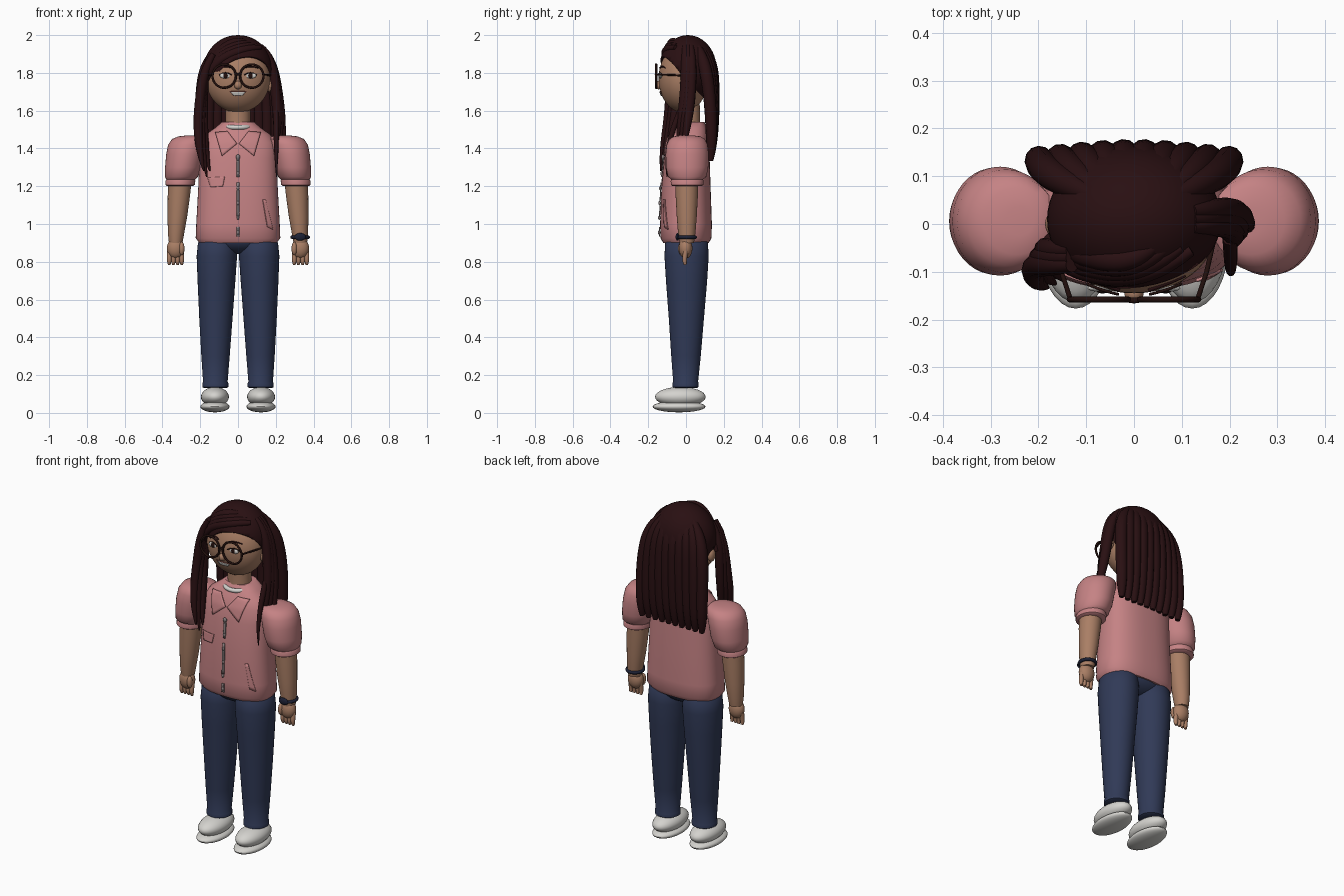
import bpy, bmesh, math
from mathutils import Vector, Matrix

if "Cube" in bpy.data.objects:
    bpy.data.objects.remove(bpy.data.objects["Cube"])


def material(name, rgb):
    m = bpy.data.materials.new(name)
    m.use_nodes = True
    m.diffuse_color = (*rgb, 1)
    m.node_tree.nodes["Principled BSDF"].inputs["Base Color"].default_value = (*rgb, 1)
    return m


SKIN = material("warm skin", (.40, .21, .13))
HAIR = material("dark brown hair", (.022, .005, .006))
PINK = material("dusty pink", (.56, .225, .232))
DENIM = material("denim blue", (.03, .042, .095))
WHITE = material("off white", (.66, .65, .62))
FRAME = material("frame brown", (.016, .005, .004))
METAL = material("zip grey", (.25, .21, .21))
WATCH = material("watch navy", (.012, .015, .035))
LIPS = material("lip brown", (.2, .065, .05))


def finish(ob, mat, angle=45):
    ob.data.materials.append(mat)
    bpy.ops.object.select_all(action='DESELECT')
    ob.select_set(True)
    bpy.context.view_layer.objects.active = ob
    if ob.type == 'CURVE':
        bpy.ops.object.convert(target='MESH')
        ob = bpy.context.view_layer.objects.active
    bpy.ops.object.shade_smooth_by_angle(angle=math.radians(angle))
    return ob


def from_bmesh(name, bm, mat):
    me = bpy.data.meshes.new(name)
    bm.to_mesh(me)
    bm.free()
    ob = bpy.data.objects.new(name, me)
    bpy.context.collection.objects.link(ob)
    return finish(ob, mat)


def ellipsoid(name, mat, loc, r, cut=None, seg=32):
    bm = bmesh.new()
    bmesh.ops.create_uvsphere(bm, u_segments=seg, v_segments=seg // 2, radius=1,
                              matrix=Matrix.Translation(loc) @ Matrix.Diagonal((*r, 1)))
    if cut:
        bmesh.ops.bisect_plane(bm, geom=bm.verts[:] + bm.edges[:] + bm.faces[:],
                               plane_co=cut[0], plane_no=cut[1], clear_inner=True)
    return from_bmesh(name, bm, mat)


def loft(name, mat, rings, n=2, sides=40):
    """Skin rings of (x, y, z, rx, ry) with superellipse exponent n."""
    bm = bmesh.new()
    loops = []
    for x, y, z, rx, ry in rings:
        loop = []
        for i in range(sides):
            a = math.tau * i / sides
            c, s = math.cos(a), math.sin(a)
            loop.append(bm.verts.new((x + rx * math.copysign(abs(c) ** (2 / n), c),
                                      y + ry * math.copysign(abs(s) ** (2 / n), s), z)))
        loops.append(loop)
    for a, b in zip(loops, loops[1:]):
        for i in range(sides):
            j = (i + 1) % sides
            bm.faces.new((a[i], a[j], b[j], b[i]))
    bm.faces.new(loops[0])
    bm.faces.new(loops[-1])
    bmesh.ops.recalc_face_normals(bm, faces=bm.faces)
    return from_bmesh(name, bm, mat)


def tube(name, mat, pts, radii, cyclic=False, smooth=True):
    cu = bpy.data.curves.new(name, 'CURVE')
    cu.dimensions = '3D'
    cu.bevel_depth = 1
    cu.bevel_resolution = 4
    cu.use_fill_caps = True
    sp = cu.splines.new('NURBS' if smooth else 'POLY')
    sp.points.add(len(pts) - 1)
    for i, p in enumerate(pts):
        sp.points[i].co = (*p, 1)
        sp.points[i].radius = radii[i] if isinstance(radii, (list, tuple)) else radii
    sp.use_cyclic_u = cyclic
    sp.use_endpoint_u = not cyclic
    sp.order_u = min(4, len(pts))
    sp.resolution_u = 6
    ob = bpy.data.objects.new(name, cu)
    bpy.context.collection.objects.link(ob)
    return finish(ob, mat, 60)


def ring(name, mat, c, u, v, r, count=32):
    u, v, c = Vector(u), Vector(v), Vector(c)
    pts = [c + u * math.cos(math.tau * i / count) + v * math.sin(math.tau * i / count)
           for i in range(count)]
    return tube(name, mat, pts, r, True, False)


def patch(name, mat, surface, corners, lift=.003, cuts=8):
    """Thin plate over four (x, z) corners, laid on a front surface y(x, z)."""
    a, b, c, d = (Vector(p) for p in corners)
    bm = bmesh.new()
    grid = []
    for i in range(cuts + 1):
        row = [a.lerp(b, i / cuts).lerp(d.lerp(c, i / cuts), j / cuts) for j in range(cuts + 1)]
        grid.append([bm.verts.new((p.x, surface(p.x, p.y) - lift, p.y)) for p in row])
    for r0, r1 in zip(grid, grid[1:]):
        for j in range(cuts):
            bm.faces.new((r0[j], r0[j + 1], r1[j + 1], r1[j]))
    ob = from_bmesh(name, bm, mat)
    mod = ob.modifiers.new("thickness", 'SOLIDIFY')
    mod.thickness, mod.offset = .006, 0
    return ob


# Jacket body
BODY = [(0, 0, .90, .205, .12), (0, 0, .925, .224, .135), (0, 0, 1.0, .221, .137),
        (0, 0, 1.2, .21, .13), (0, .005, 1.35, .205, .12), (0, .01, 1.43, .2, .11),
        (0, .018, 1.475, .17, .1), (0, .024, 1.51, .12, .085), (0, .028, 1.54, .085, .07)]
loft("jacket_body", PINK, BODY, 2.5, 56)


def body_y(x, z):
    for lo, hi in zip(BODY, BODY[1:]):
        if lo[2] <= z <= hi[2]:
            t = (z - lo[2]) / (hi[2] - lo[2])
            _, cy, _, rx, ry = (p + (q - p) * t for p, q in zip(lo, hi))
            return cy - ry * max(0, 1 - abs(x / rx) ** 2.5) ** .4
    return 0


# Jacket details
for s, side in ((1, "left"), (-1, "right")):
    patch(side + "_collar", PINK, body_y,
          [(s * .055, 1.49), (s * .12, 1.485), (s * .085, 1.36), (s * .005, 1.425)], .007)
patch("chest_pocket_flap", PINK, body_y, [(-.16, 1.245), (-.07, 1.25), (-.08, 1.2), (-.145, 1.195)])
patch("side_pocket_welt", PINK, body_y, [(.13, 1.13), (.145, 1.13), (.185, .97), (.155, .985)])
for i, (lo, hi) in enumerate(((.935, .985), (1.04, 1.22), (1.25, 1.34))):
    patch(f"zip_strip_{i}", METAL, body_y, [(-.007, hi), (.007, hi), (.007, lo), (-.007, lo)], .004)
for i in range(6):
    z = .955 + i * .078
    ellipsoid(f"zip_stud_{i}", METAL, (0, body_y(0, z) - .006, z), (.007, .007, .011), seg=12)
ellipsoid("zip_pull", METAL, (0, body_y(0, 1.355) - .008, 1.355), (.012, .008, .013), seg=12)
ring("undershirt_neckline", WHITE, (0, .01, 1.512), (.072, 0, 0), (0, .078, 0), .012)

# Neck and head
loft("neck", SKIN, [(0, .015, 1.47, .07, .065), (0, .015, 1.54, .065, .06), (0, .01, 1.66, .066, .062)])
HC, HR = Vector((0, -.015, 1.77)), Vector((.17, .13, .18))
ellipsoid("head", SKIN, HC, HR, seg=48)


def face_y(x, z):
    return HC.y - HR.y * max(0, 1 - (x / HR.x) ** 2 - ((z - HC.z) / HR.z) ** 2) ** .5


# Face features
ellipsoid("nose", SKIN, (0, -.145, 1.735), (.02, .02, .022))
patch("teeth", WHITE, face_y, [(-.04, 1.7), (.04, 1.7), (.025, 1.682), (-.025, 1.682)])
for name, zs in (("upper_lip", (1.703, 1.699, 1.699, 1.703)), ("lower_lip", (1.702, 1.675, 1.675, 1.702))):
    tube(name, LIPS, [(x, face_y(x, z) - .003, z) for x, z in zip((-.044, -.022, .022, .044), zs)],
         (.002, .005, .005, .002))
for s, side in ((1, "left"), (-1, "right")):
    x, z = s * .066, 1.785
    y = face_y(x, z)
    ellipsoid(side + "_eye", WHITE, (x, y, z), (.031, .008, .015))
    ellipsoid(side + "_iris", FRAME, (x, y - .005, z), (.013, .006, .014), seg=20)
    tube(side + "_eyelid", FRAME, [(x + d, face_y(x + d, z) - .005, z + h) for d, h in
                                  ((-.033, .002), (-.015, .02), (.015, .02), (.033, .002))], .003)
    tube(side + "_eyebrow", HAIR, [(x + s * d, face_y(x + s * d, z + h) - .002, z + h) for d, h in
                                   ((-.035, .042), (0, .056), (.042, .04))], (.004, .006, .002))
    ellipsoid(side + "_ear", SKIN, (s * .168, 0, 1.735), (.018, .026, .036))
    # Round spectacles
    ring(side + "_lens_rim", FRAME, (s * .073, -.158, 1.783), (.062, 0, 0), (0, 0, .062), .006)
    tube(side + "_temple_arm", FRAME, [(s * .133, -.158, 1.79), (s * .152, -.1, 1.79), (s * .175, 0, 1.785)],
         .005, smooth=False)
tube("spectacle_bridge", FRAME, [(-.013, -.158, 1.79), (0, -.162, 1.797), (.013, -.158, 1.79)], .006)

# Hair cap with a slanted hairline
cap = ellipsoid("hair_cap", HAIR, (0, .01, 1.82), (.182, .152, .18),
                ((0, -.13, 1.87), (-.45, 1.5, 1)), 48)
mod = cap.modifiers.new("thickness", 'SOLIDIFY')
mod.thickness = .015

# Back curtain of locks
LOCKS = 10
for i in range(LOCKS):
    t = 2 * i / (LOCKS - 1) - 1
    x, edge = t * .195, t * t
    tube(f"back_lock_{i}", HAIR,
         [(x * .45, .06, 1.95 - .01 * edge), (x * .85, .135 - .04 * edge, 1.9 - .03 * edge),
          (x, .148 - .025 * edge, 1.72), (x * 1.02, .145 - .01 * edge, 1.52),
          (x * 1.02, .135, 1.4), (x, .13, 1.335)],
         (.02, .034, .033, .031, .028, .014))

# Swept fringe
for i in range(4):
    d = i * .022
    tube(f"fringe_lock_{i}", HAIR,
         [(.12 - d, -.055 + d * .3, 1.935 + d * .4), (.04 - d * .5, -.105 + d * .4, 1.93 + d * .6),
          (-.07, -.112 + d * .5, 1.895 + d * .8), (-.14, -.085 + d * .5, 1.83 + d * .6),
          (-.175, -.06 + d * .4, 1.75)], (.012, .026, .027, .024, .015))

# Long front locks
for i in range(3):
    d = (i - 1) * .016
    tube(f"right_front_lock_{i}", HAIR,
         [(-.13, -.07 + d, 1.9), (-.18, -.07 + d, 1.82), (-.195 + d * .6, -.065 + d, 1.65),
          (-.2 + d, -.085 + d, 1.5), (-.185 + d, -.11 + d, 1.36), (-.165 + d, -.125 + d * .5, 1.25 + abs(d) * 2)],
         (.015, .025, .026, .025, .018, .004))
    tube(f"left_front_lock_{i}", HAIR,
         [(.12, .01 + d, 1.94), (.18, .015 + d, 1.88), (.205 + d * .4, .015 + d, 1.7),
          (.22 + d * .5, -.005 + d, 1.56), (.222 + d, -.02 + d, 1.46)],
         (.015, .026, .027, .027, .015))
tube("left_thin_wisp", HAIR, [(.2, -.03, 1.6), (.205, -.08, 1.48), (.2, -.11, 1.38), (.205, -.1, 1.25)],
     (.015, .016, .012, .003))

# Limbs
ellipsoid("jeans_seat", DENIM, (0, .003, .925), (.195, .115, .085))
for s, side in ((1, "left"), (-1, "right")):
    loft(side + "_puff_sleeve", PINK, [(s * x, .006, z, rx, ry) for x, z, rx, ry in (
        (.307, 1.2, .066, .075), (.307, 1.207, .078, .086), (.305, 1.228, .079, .087),
        (.303, 1.236, .076, .084), (.3, 1.25, .087, .102), (.29, 1.3, .096, .112),
        (.28, 1.37, .1, .114), (.268, 1.42, .102, .108), (.255, 1.45, .094, .094),
        (.245, 1.464, .07, .07), (.24, 1.469, .03, .03))])
    loft(side + "_arm", SKIN, [(s * x, .004, z, rx, ry) for x, z, rx, ry in (
        (.305, 1.25, .062, .062), (.313, 1.15, .059, .059), (.321, 1.04, .052, .053),
        (.328, .95, .043, .046), (.33, .9, .036, .038))])
    ellipsoid(side + "_palm", SKIN, (s * .33, -.002, .872), (.046, .036, .055))
    ellipsoid(side + "_thumb", SKIN, (s * .298, -.025, .87), (.015, .017, .035), seg=16)
    for i in range(4):
        x = s * (.298 + i * .022)
        tube(f"{side}_finger_{i}", SKIN, [(x, 0, .86), (x, -.008, .82), (x, -.01, .8), (x, -.002, .785)],
             (.013, .013, .013, .007))
    loft(side + "_jeans_leg", DENIM, [(s * x, y, z, rx, ry) for x, y, z, rx, ry in (
        (.12, -.002, .132, .06, .06), (.12, -.002, .137, .069, .069), (.12, -.002, .158, .069, .069),
        (.12, -.002, .165, .065, .066), (.119, 0, .3, .075, .078), (.117, .002, .5, .088, .093),
        (.114, .003, .7, .1, .109), (.112, .003, .83, .107, .117), (.11, .003, .9, .102, .113),
        (.105, .003, .93, .08, .09))])
    ellipsoid(side + "_shoe_sole", WHITE, (s * .122, -.037, .033), (.077, .14, .03))
    ellipsoid(side + "_shoe_upper", WHITE, (s * .122, -.03, .085), (.074, .134, .052))

# Wrist watch
ring("watch_strap", WATCH, (.329, .004, .93), (.043, 0, 0), (0, .045, 0), .009)
ellipsoid("watch_face", WATCH, (.329, -.045, .932), (.03, .01, .02))
